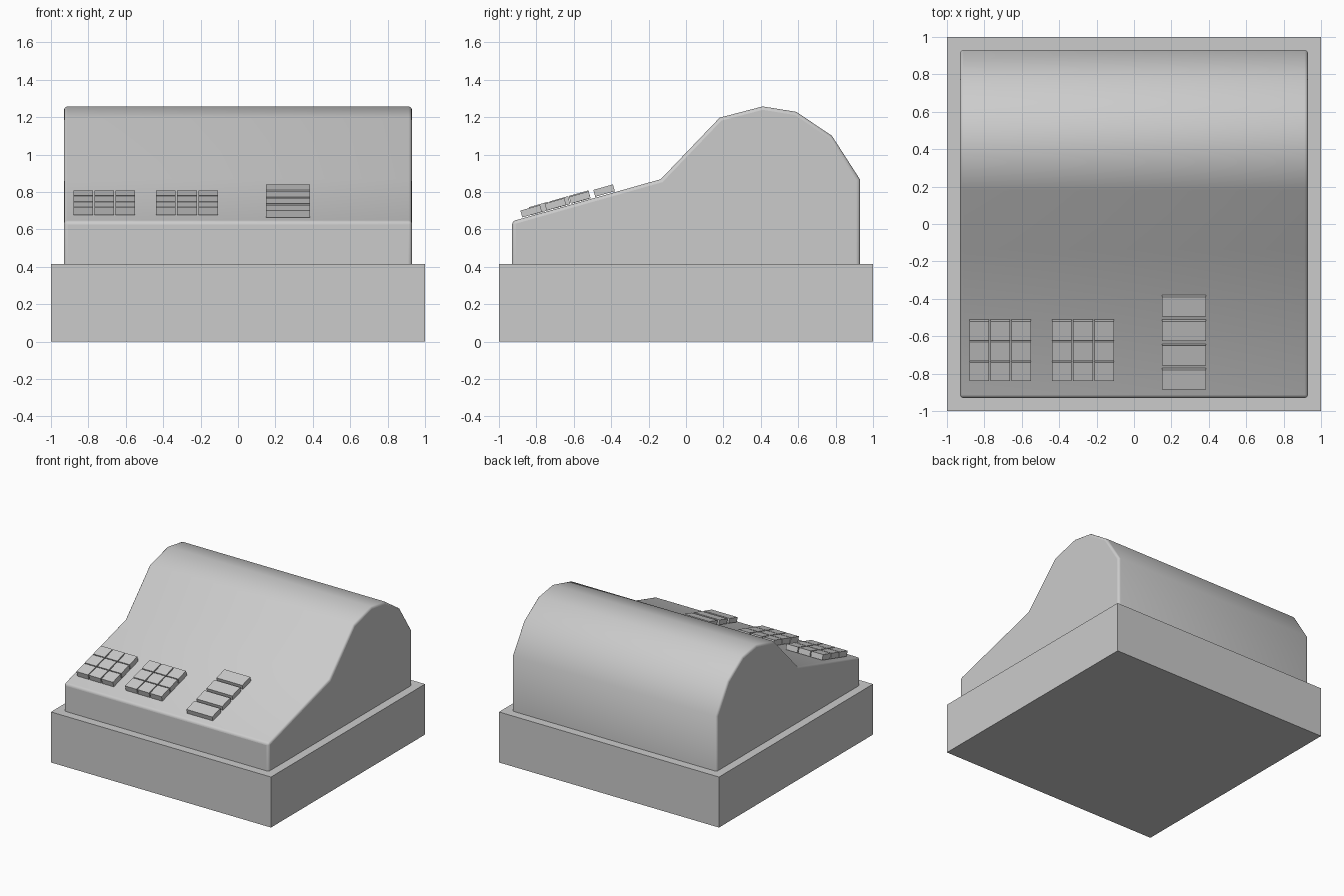
import bpy, bmesh, math
from mathutils import Matrix, Vector

if "Cube" in bpy.data.objects:
    bpy.data.objects.remove(bpy.data.objects["Cube"])


def finish(name, bm):
    bmesh.ops.recalc_face_normals(bm, faces=bm.faces)
    mesh = bpy.data.meshes.new(name)
    bm.to_mesh(mesh)
    bm.free()
    obj = bpy.data.objects.new(name, mesh)
    bpy.context.collection.objects.link(obj)
    return obj


def add_box(bm, size, matrix):
    bmesh.ops.create_cube(bm, size=1, matrix=matrix @ Matrix.Diagonal((*size, 1)))


# Plinth
bm = bmesh.new()
add_box(bm, (2, 2, 0.415), Matrix.Translation((0, 0, 0.2075)))
finish("base", bm)

# Body: side profile (y, z) extruded across the width, ends and front lip rounded
BOTTOM = 0.405
profile = [(-0.93, BOTTOM), (-0.93, 0.643), (-0.135, 0.868), (0.18, 1.197), (0.41, 1.257),
           (0.59, 1.228), (0.78, 1.10), (0.93, 0.867), (0.93, BOTTOM)]
bm = bmesh.new()
face = bm.faces.new([bm.verts.new((-0.93, y, z)) for y, z in profile])
ext = bmesh.ops.extrude_face_region(bm, geom=[face])
bmesh.ops.translate(bm, vec=(1.86, 0, 0),
                    verts=[g for g in ext["geom"] if isinstance(g, bmesh.types.BMVert)])
bmesh.ops.recalc_face_normals(bm, faces=bm.faces)
rim = [e for e in bm.edges
       if max(v.co.z for v in e.verts) > BOTTOM + 0.01
       and e.calc_face_angle(0) > math.radians(60)]
bmesh.ops.bevel(bm, geom=rim, offset=0.018, segments=3, profile=0.5, affect='EDGES')
bm.normal_update()
for f in bm.faces:
    f.smooth = abs(f.normal.x) < 0.99 and f.normal.y > -0.99 and f.normal.z > -0.99
finish("body", bm)

# Key groups lie on the sloping front deck
TILT = math.atan2(0.225, 0.795)


def key_group(name, x, y, z, cols, rows, key, pitch):
    bm = bmesh.new()
    frame = Matrix.Translation((x, y, z)) @ Matrix.Rotation(TILT, 4, 'X')
    for c in range(cols):
        for r in range(rows):
            offset = Vector(((c - (cols - 1) / 2) * pitch[0], (r - (rows - 1) / 2) * pitch[1], 0))
            add_box(bm, key, frame @ Matrix.Translation(offset))
    finish(name, bm)


key_group("left_keypad", -0.715, -0.675, 0.742, 3, 3, (0.105, 0.105, 0.044), (0.113, 0.113))
key_group("middle_keypad", -0.273, -0.675, 0.742, 3, 3, (0.105, 0.105, 0.044), (0.113, 0.113))
key_group("wide_keys", 0.268, -0.633, 0.752, 1, 4, (0.234, 0.109, 0.038), (0, 0.135))
